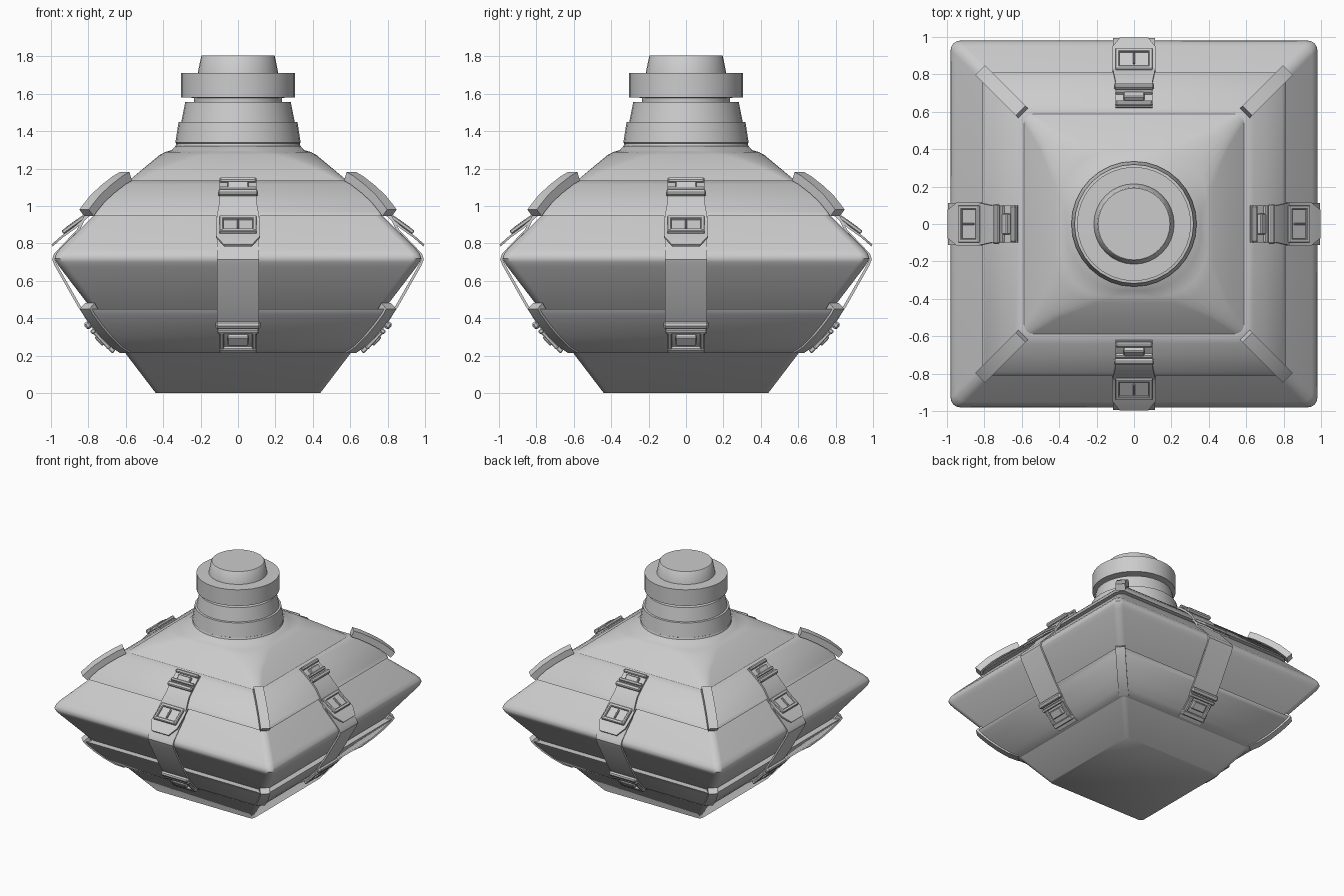
import bpy, bmesh
from math import pi, cos, sin, radians
from mathutils import Matrix, Vector

if "Cube" in bpy.data.objects:
    bpy.data.objects.remove(bpy.data.objects["Cube"])


def finish(name, bm, angle=35):
    bmesh.ops.recalc_face_normals(bm, faces=bm.faces)
    me = bpy.data.meshes.new(name)
    bm.to_mesh(me)
    bm.free()
    ob = bpy.data.objects.new(name, me)
    bpy.context.collection.objects.link(ob)
    bpy.ops.object.select_all(action='DESELECT')
    ob.select_set(True)
    bpy.context.view_layer.objects.active = ob
    bpy.ops.object.shade_smooth_by_angle(angle=radians(angle))
    return ob


def around(ob, labels):
    """Linked copies at 90 degree steps round the bottle."""
    base = ob.name
    ob.name = labels[0] + "_" + base
    for i in (1, 2, 3):
        c = ob.copy()
        c.name = labels[i] + "_" + base
        c.rotation_euler.z = i * pi / 2
        bpy.context.collection.objects.link(c)


def square(h, r, z, k):
    """Rounded square ring with k points per corner."""
    pts = []
    for q in range(4):
        a0 = q * pi / 2
        cx, cy = [(1, 1), (-1, 1), (-1, -1), (1, -1)][q]
        for i in range(k):
            a = a0 + pi / 2 * i / (k - 1)
            pts.append((cx * (h - r) + r * cos(a), cy * (h - r) + r * sin(a), z))
    return pts


def circle(r, z, n=32):
    return [(r * cos(2 * pi * i / n), r * sin(2 * pi * i / n), z) for i in range(n)]


def loft(name, rings, loop=False, angle=35):
    bm = bmesh.new()
    vs = [[bm.verts.new(p) for p in ring] for ring in rings]
    n, m = len(vs[0]), len(vs)
    for j in range(m if loop else m - 1):
        a, b = vs[j], vs[(j + 1) % m]
        for i in range(n):
            bm.faces.new((a[i], a[(i + 1) % n], b[(i + 1) % n], b[i]))
    if not loop:
        bm.faces.new(vs[0])
        bm.faces.new(vs[-1])
    return finish(name, bm, angle)


def ribbon(bm, path, thick):
    """Thick band along (distance out, height, half width) points, on the front side."""
    rows = []
    for i, (d, z, w) in enumerate(path):
        p, q = path[max(i - 1, 0)], path[min(i + 1, len(path) - 1)]
        t = Vector((q[0] - p[0], q[1] - p[1])).normalized()
        nd, nz = t.y * thick, -t.x * thick
        rows.append([bm.verts.new(c) for c in ((-w, -d, z), (w, -d, z),
                     (w, -d + nd, z - nz), (-w, -d + nd, z - nz))])
    for a, b in zip(rows, rows[1:]):
        for i in range(4):
            j = (i + 1) % 4
            bm.faces.new((a[i], a[j], b[j], b[i]))
    bm.faces.new(rows[0])
    bm.faces.new(rows[-1])


def block(bm, d, z, tilt, wid, thick, length, x=0, bevel=0.005):
    """Small bevelled block lying on a sloping side."""
    mat = (Matrix.Translation((x, -d, z)) @ Matrix.Rotation(radians(tilt), 4, 'X')
           @ Matrix.Diagonal((wid, thick, length, 1)))
    vs = bmesh.ops.create_cube(bm, size=1, matrix=mat)['verts']
    es = list({e for v in vs for e in v.link_edges})
    bmesh.ops.bevel(bm, geom=es, offset=bevel, segments=1, affect='EDGES')


# Flask body: rounded square that melts into the round neck
body = [(0.44, .03, 0), (0.955, .05, .675), (0.972, .05, .70), (0.98, .05, .72),
        (0.972, .05, .745), (0.952, .05, .77), (0.59, .04, 1.13), (0.50, .10, 1.205),
        (0.42, .22, 1.272), (0.39, .26, 1.288), (0.355, .30, 1.298), (0.335, .30, 1.32)]
loft("flask_body", [square(h, r, z, 7) for h, r, z in body], angle=50)

# Two protective bands
upper = [(0.57, 1.13), (0.605, 1.135), (0.64, 1.115), (0.70, 1.068), (0.752, 1.02),
         (0.792, .97), (0.81, .945), (0.74, .945)]
lower = [(0.58, .213), (0.615, .213), (0.665, .245), (0.725, .305), (0.775, .365),
         (0.815, .42), (0.832, .45), (0.75, .45)]
for name, prof in (("upper_band", upper), ("lower_band", lower)):
    loft(name, [square(h, .05, z, 2) for h, z in prof], loop=True)
    # Raised strip over each band corner, laid on the diagonal
    bm = bmesh.new()
    ribbon(bm, [((h - .025) * 2 ** .5 + .018, z, .036) for h, z in prof[1:7]], .05)
    bmesh.ops.rotate(bm, verts=bm.verts, cent=(0, 0, 0), matrix=Matrix.Rotation(pi / 4, 3, 'Z'))
    strip = finish(name + "_corner_strip", bm)
    around(strip, ("front_right", "back_right", "back_left", "front_left"))

# Long strap over the ridge
sides = ("front", "right", "back", "left")
bm = bmesh.new()
w = .112
ribbon(bm, [(.63, .213, .10), (.685, .25, .10), (.745, .31, .10), (.795, .365, w),
            (.838, .435, w), (.855, .46, w), (.98, .68, w), (.994, .715, w),
            (.983, .745, w), (.86, .875, w), (.822, .95, w), (.77, 1.02, .10),
            (.71, 1.078, .10), (.655, 1.122, .10), (.625, 1.137, .10)], .014)
around(finish("strap", bm), sides)

# Loose strap end with cut corners
bm = bmesh.new()
ribbon(bm, [(.998, .793, .075), (.945, .84, .118), (.875, .89, .118), (.79, .965, .118),
            (.765, 1.0, .10)], .012)
around(finish("strap_end", bm), sides)

# Square buckle on the loose end
bm = bmesh.new()
T = -54
block(bm, .928, .865, T, .20, .022, .025)
block(bm, .833, .935, T, .20, .022, .025)
for s in (-1, 1):
    block(bm, .881, .90, T, .022, .022, .13, x=s * .089)
block(bm, .875, .893, T, .165, .012, .10, bevel=.002)
block(bm, .885, .902, T, .012, .016, .07, bevel=.003)
around(finish("buckle", bm), sides)

# Upper fastening: two bars, a tab and a keeper
bm = bmesh.new()
block(bm, .737, 1.07, -43, .216, .034, .034, bevel=.009)
block(bm, .705, 1.092, -41, .20, .024, .022)
block(bm, .645, 1.138, -38, .20, .028, .028, bevel=.008)
block(bm, .683, 1.108, -38, .11, .03, .045)
around(finish("upper_clip", bm), sides)

# Lower fastening
bm = bmesh.new()
block(bm, .802, .362, 38, .24, .034, .04, bevel=.01)
block(bm, .775, .330, 40, .22, .026, .024)
block(bm, .735, .285, 43, .11, .034, .06)
block(bm, .675, .232, 47, .20, .026, .035)
for s in (-1, 1):
    block(bm, .728, .282, 43, .024, .02, .12, x=s * .086)
around(finish("lower_clip", bm), sides)

# Round neck with stepped collar
neck = [(.365, 1.285), (.345, 1.30), (.335, 1.315), (.33, 1.335), (.335, 1.338), (.318, 1.448),
        (.303, 1.45), (.282, 1.555), (.235, 1.557), (.235, 1.59)]
loft("neck", [circle(r, z) for r, z in neck])

# Stopper with wide rim and tapered knob
stopper = [(.23, 1.578), (.305, 1.58), (.305, 1.71), (.215, 1.712), (.197, 1.80), (.192, 1.805)]
loft("stopper", [circle(r, z) for r, z in stopper])
